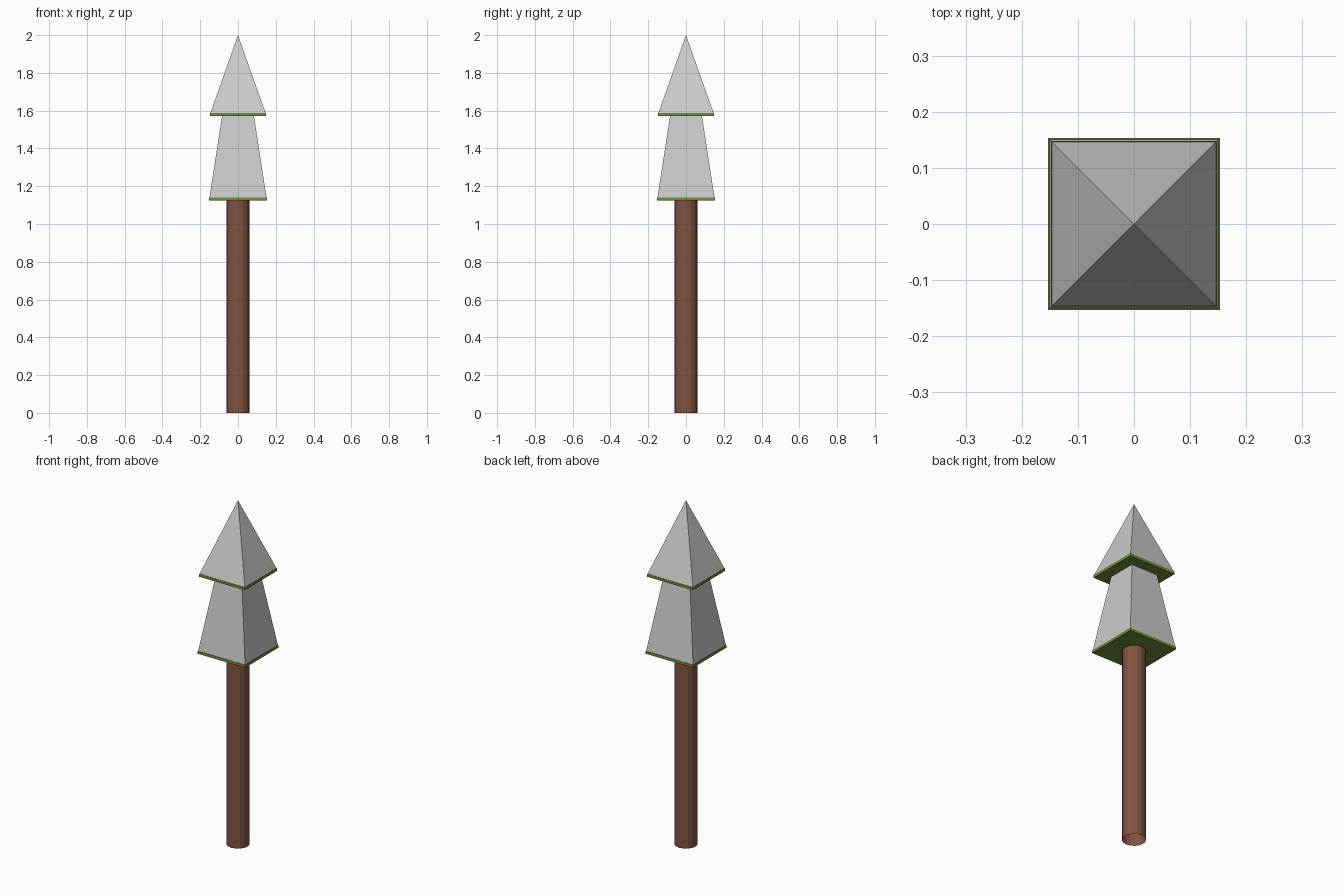
import bpy, math

if "Cube" in bpy.data.objects:
    bpy.data.objects.remove(bpy.data.objects["Cube"])


def material(name, color):
    m = bpy.data.materials.new(name)
    m.diffuse_color = color
    m.use_nodes = True
    m.node_tree.nodes["Principled BSDF"].inputs["Base Color"].default_value = m.diffuse_color
    return m


def tapered(name, sides, r_low, r_high, z_low, z_high, fill, mat=None, turn=0.0):
    """Tapered prism standing on the z axis; radii are to the corners."""
    bpy.ops.mesh.primitive_cone_add(
        vertices=sides, radius1=r_low, radius2=r_high, depth=z_high - z_low,
        end_fill_type=fill, location=(0, 0, (z_low + z_high) / 2))
    ob = bpy.context.object
    ob.name = name
    ob.rotation_euler.z = turn
    bpy.ops.object.transform_apply(location=False, rotation=True, scale=False)
    if mat:
        ob.data.materials.append(mat)
    return ob


brown = material("bark", (0.22, 0.09, 0.05, 1))
green = material("needles", (0.16, 0.26, 0.04, 1))
diag, turn = math.sqrt(2), math.radians(45)

# Trunk: plain tube, open at the foot
tapered("trunk", 16, 0.062, 0.062, 0.0, 1.125, 'NOTHING', brown)

# Foliage tiers: thin green slab with a grey square cap on top
# (name, slab bottom, cap bottom, cap top, half width low, half width high)
tiers = [
    ("lower", 1.124, 1.14, 1.574, 0.153, 0.084),
    ("upper", 1.572, 1.588, 2.0, 0.148, 0.0),
]
for name, z0, z1, z2, low, high in tiers:
    tapered(name + "_foliage", 4, low * diag, low * diag, z0, z1, 'NGON', green, turn)
    tapered(name + "_snow_cap", 4, (low - 0.002) * diag, high * diag, z1, z2,
            'NOTHING', None, turn)
